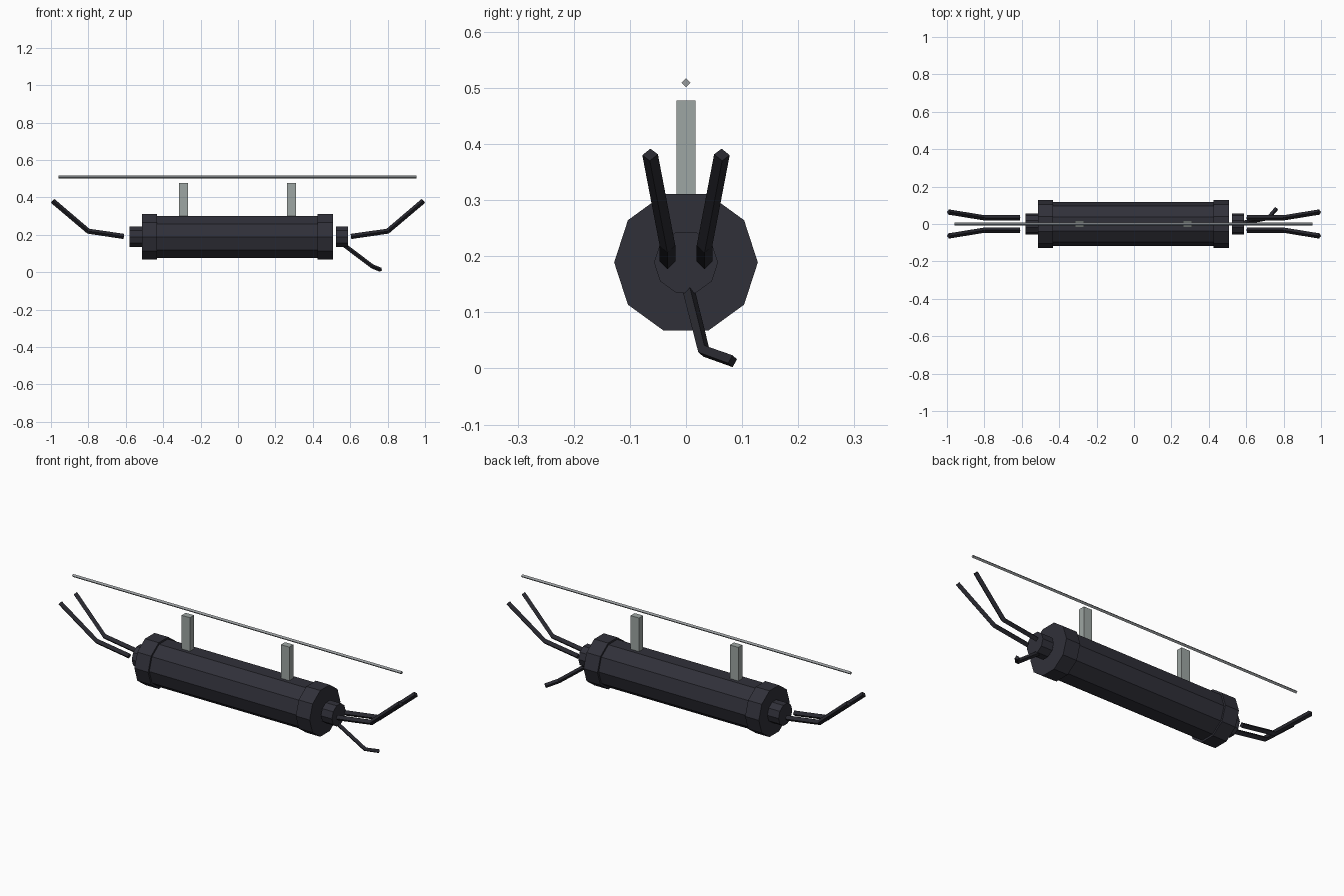
import bpy, math

if "Cube" in bpy.data.objects:
    bpy.data.objects.remove(bpy.data.objects["Cube"])


def material(name, rgb):
    m = bpy.data.materials.new(name)
    lin = [((c / 255 + 0.055) / 1.055) ** 2.4 for c in rgb]
    m.diffuse_color = (*lin, 1)
    m.use_nodes = True
    m.node_tree.nodes["Principled BSDF"].inputs["Base Color"].default_value = m.diffuse_color
    return m


CHARCOAL = material("charcoal", (48, 48, 57))
BLACK = material("wire_black", (40, 40, 47))
GREY = material("metal_grey", (158, 166, 163))
STEEL = material("rod_steel", (152, 156, 158))
AXIS_Z = 0.189


def cylinder(name, x0, x1, radius):
    """Ten-sided cylinder lying along x, flat side up."""
    bpy.ops.mesh.primitive_cylinder_add(
        vertices=10, radius=radius, depth=x1 - x0,
        location=((x0 + x1) / 2, 0, AXIS_Z))
    o = bpy.context.object
    o.name = name
    # primitive's first vertex is on local y, which stays world y
    o.rotation_euler = (0, math.pi / 2, 0)
    o.data.materials.append(CHARCOAL)


def wire(name, points, radius, mat):
    """Square-section wire following a polyline."""
    cu = bpy.data.curves.new(name, 'CURVE')
    cu.dimensions = '3D'
    cu.bevel_depth = radius
    cu.bevel_resolution = 0
    cu.use_fill_caps = True
    sp = cu.splines.new('POLY')
    sp.points.add(len(points) - 1)
    for p, co in zip(sp.points, points):
        p.co = (*co, 1)
    sp.use_smooth = False
    cu.materials.append(mat)
    o = bpy.data.objects.new(name, cu)
    bpy.context.collection.objects.link(o)
    bpy.ops.object.select_all(action='DESELECT')
    o.select_set(True)
    bpy.context.view_layer.objects.active = o
    bpy.ops.object.convert(target='MESH')


# Body tube, end caps and end stubs
cylinder("body_tube", -0.45, 0.45, 0.118)
cylinder("end_cap_left", -0.514, -0.434, 0.128)
cylinder("end_cap_right", 0.426, 0.507, 0.128)
cylinder("stub_left", -0.579, -0.512, 0.057)
cylinder("stub_right", 0.523, 0.587, 0.057)

# Two bent wires at each end
for sx, side in ((-1, "left"), (1, "right")):
    for sy, pos in ((-1, "front"), (1, "back")):
        wire(f"wire_{side}_{pos}",
             [(sx * 0.607 - 0.003, sy * 0.033, 0.191),
              (sx * 0.80, sy * 0.033, 0.219),
              (sx * 0.991, sy * 0.064, 0.381)], 0.014, BLACK)

# Loose hanging wire
wire("loose_wire", [(0.55, 0, 0.158), (0.718, 0.032, 0.031),
                    (0.762, 0.083, 0.013)], 0.0115, BLACK)

# Mounting posts
for x, side in ((-0.292, "left"), (0.286, "right")):
    bpy.ops.mesh.primitive_cube_add(size=1, location=(x, 0, 0.384))
    o = bpy.context.object
    o.name = f"post_{side}"
    o.scale = (0.049, 0.034, 0.188)
    o.data.materials.append(GREY)

# Long thin rod above
wire("top_rod", [(-0.961, 0, 0.509), (0.955, 0, 0.509)], 0.008, STEEL)
